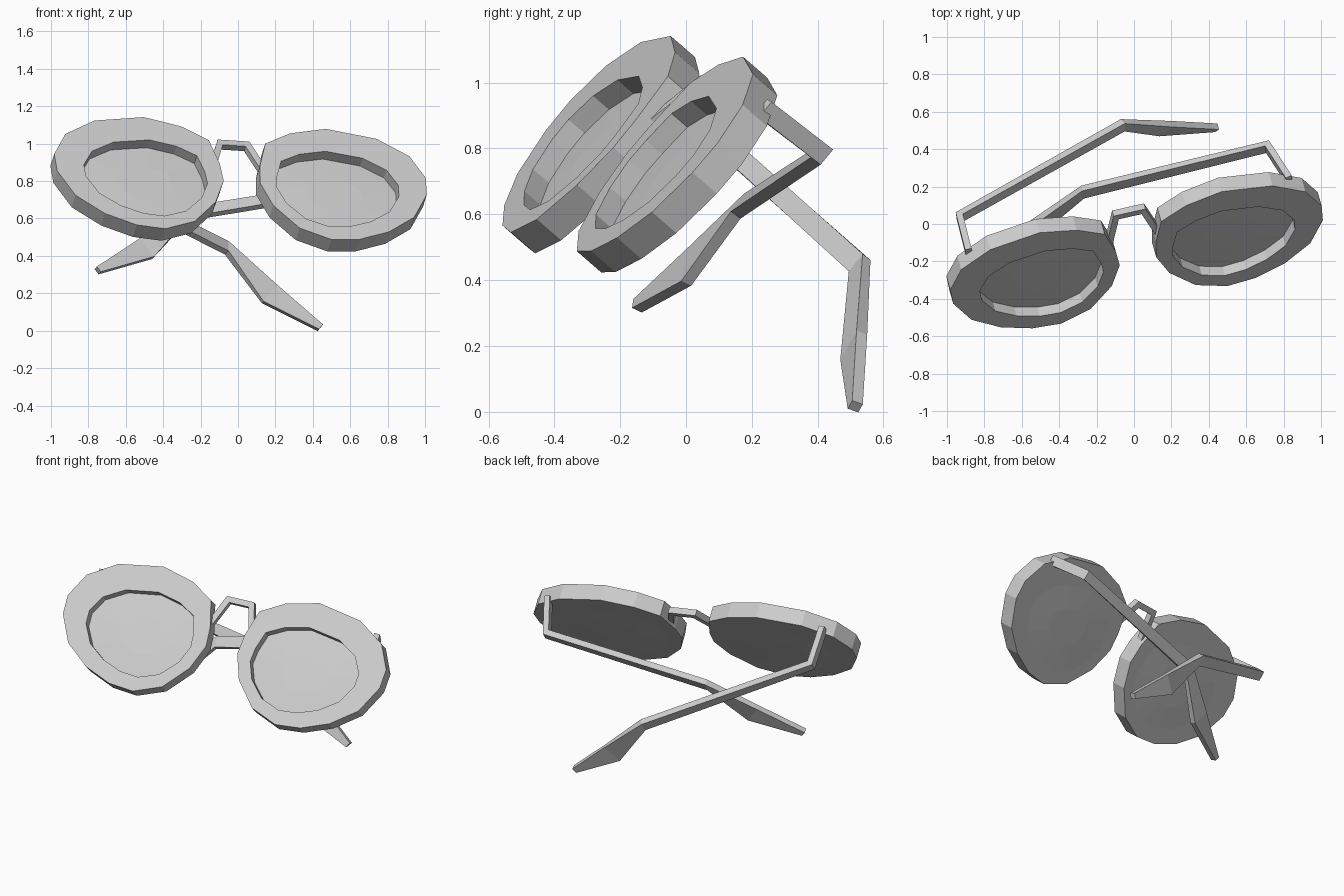
import bpy, bmesh
from mathutils import Vector, Matrix

cube = bpy.data.objects.get("Cube")
if cube:
    bpy.data.objects.remove(cube)

grey = bpy.data.materials.new("plain_grey")
grey.use_nodes = True
grey.diffuse_color = (0.6, 0.6, 0.6, 1)
grey.node_tree.nodes["Principled BSDF"].inputs["Base Color"].default_value = (0.6, 0.6, 0.6, 1)

# Tilted frame of the glasses: across, up and out of the front
across = Vector((0.974, 0.22, -0.063)).normalized()
out = across.cross(Vector((-0.095, 0.636, 0.763))).normalized()
up = out.cross(across)
tilt = Matrix((across, up, out)).transposed().to_4x4()
tilt.translation = (0.018, -0.179, 0.82)


def finish(name, bm):
    bmesh.ops.recalc_face_normals(bm, faces=bm.faces[:])
    mesh = bpy.data.meshes.new(name)
    bm.to_mesh(mesh)
    bm.free()
    mesh.materials.append(grey)
    obj = bpy.data.objects.new(name, mesh)
    bpy.context.collection.objects.link(obj)
    obj.matrix_world = tilt


def skin(name, rings, closed=False):
    """Join rings of points with quads; cap the ends or close the loop."""
    bm = bmesh.new()
    loops = [[bm.verts.new(p) for p in ring] for ring in rings]
    n = len(loops[0])
    pairs = list(zip(loops, loops[1:]))
    if closed:
        pairs.append((loops[-1], loops[0]))
    else:
        bm.faces.new(loops[0])
        bm.faces.new(loops[-1])
    for a, b in pairs:
        for i in range(n):
            j = (i + 1) % n
            bm.faces.new((a[i], a[j], b[j], b[i]))
    finish(name, bm)


def bar(name, sections, thick):
    """Sweep a flat bar through (upper, lower) edge points with mitred corners."""
    mids = [(Vector(u) + Vector(l)) / 2 for u, l in sections]
    dirs = [(b - a).normalized() for a, b in zip(mids, mids[1:])]
    rings = []
    for i, (u, l) in enumerate(sections):
        u, l = Vector(u), Vector(l)
        before, after = dirs[max(i - 1, 0)], dirs[min(i, len(dirs) - 1)]
        tangent = (before + after).normalized()
        side = (u - l).cross(tangent).normalized() * thick / 2 / tangent.dot(after)
        rings.append([u + side, u - side, l - side, l + side])
    skin(name, rings)


# Rim outline of one lens, measured across and up
outline = [(.11, .087), (.155, .248), (.30, .332), (.50, .38), (.775, .333),
           (.945, .225), (1.02, .08), (1.015, -.038), (.93, -.202), (.78, -.317),
           (.612, -.383), (.456, -.397), (.288, -.331), (.158, -.184), (.10, -.031)]


def ring(side, depth, sx=1, sy=1, cx=.553, cy=-.005):
    return [(side * (cx + (x - .553) * sx), cy + (y + .005) * sy, depth) for x, y in outline]


def opening(side, depth, k=1):
    return ring(side, depth, .73 * k, .68 * k, .522, -.04)


for label, s in (("left", 1), ("right", -1)):
    skin(label + "_rim", [ring(s, 0), opening(s, 0), opening(s, -.1), ring(s, -.1)], True)
    skin(label + "_lens", [opening(s, -.058, .45), opening(s, -.065),
                           opening(s, -.1), opening(s, -.105, .45)])

# Bridge
path = [(-.135, .11, -.055), (-.075, .29, -.08), (.075, .29, -.08), (.135, .11, -.055)]
bar("bridge", [((x, y, z + .02), (x, y, z - .02)) for x, y, z in path], .035)


def temple(name, hinge, elbow, bend, tip):
    """Folded arm: hinge stub, long bar and a blade that widens then narrows."""
    bend, tip = Vector(bend), Vector(tip)
    drop = Vector((0, -.06, 0))
    inward = -1 if tip.x > 0 else 1
    blade = Vector((inward * .62, -.73, -.28))
    middle = bend.lerp(tip, .52)
    sections = [(Vector(p) - drop / 2, Vector(p) + drop / 2) for p in (hinge, elbow)]
    sections += [(bend, bend + drop + blade * .01), (middle, middle + blade * .125),
                 (tip, tip + blade * .035)]
    bar(name, sections, .035)


temple("left_arm", (.875, .265, -.07), (.81, .285, -.315), (-.198, .135, -.443), (-.72, -.275, -.498))
temple("right_arm", (-.885, .265, -.07), (-.88, .275, -.32), (.106, .204, -.778), (.625, -.20, -.935))
